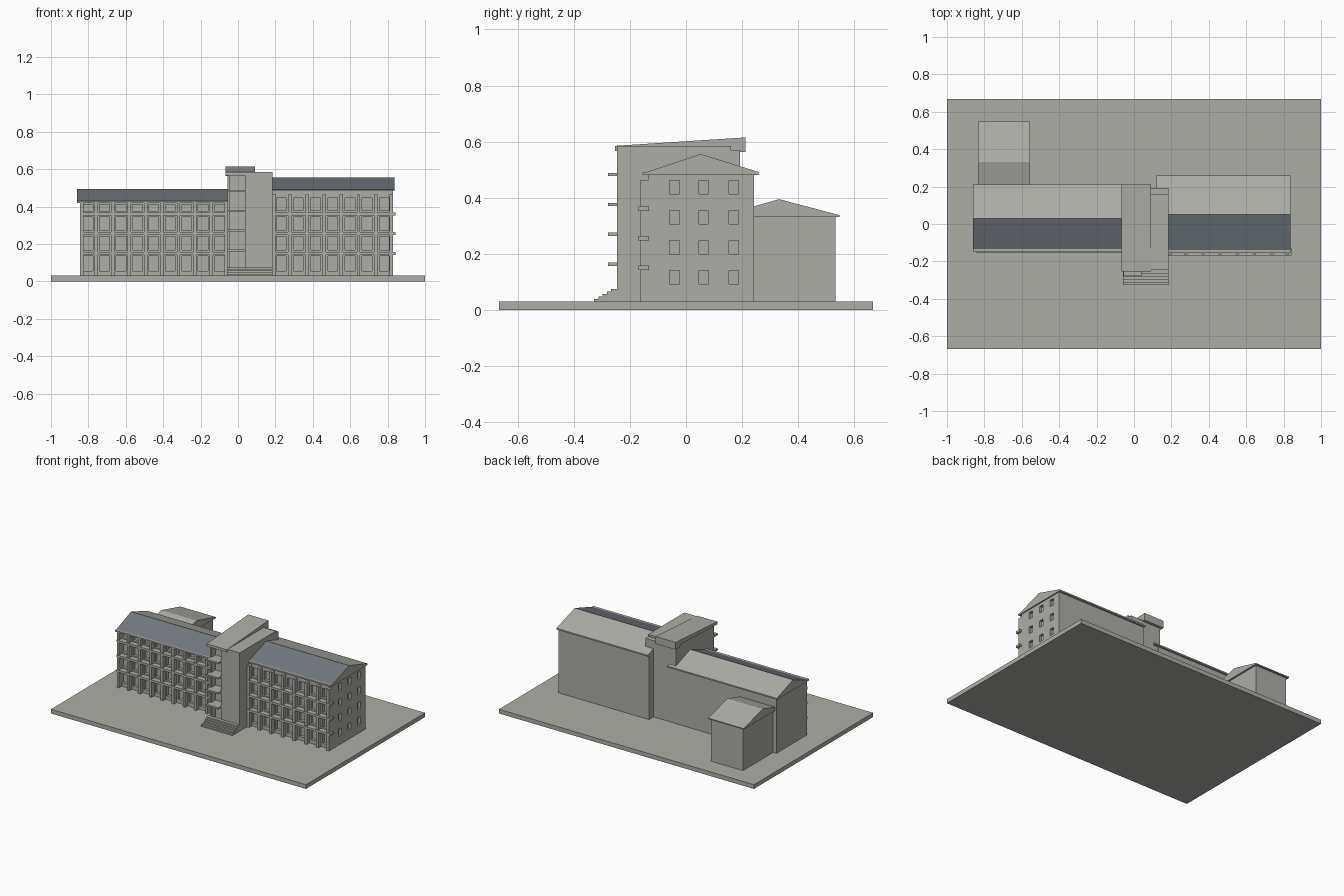
import bpy, bmesh

if "Cube" in bpy.data.objects:
    bpy.data.objects.remove(bpy.data.objects["Cube"])


def material(name, rgb):
    m = bpy.data.materials.new(name)
    m.diffuse_color = (*rgb, 1)
    m.use_nodes = True
    m.node_tree.nodes["Principled BSDF"].inputs["Base Color"].default_value = m.diffuse_color
    return m


STONE = material("warm_grey_stone", (0.42, 0.42, 0.39))
SLATE = material("blue_grey_slate", (0.17, 0.19, 0.21))


def finish(name, bm, mats=(STONE,)):
    me = bpy.data.meshes.new(name)
    bm.to_mesh(me)
    bm.free()
    for m in mats:
        me.materials.append(m)
    ob = bpy.data.objects.new(name, me)
    bpy.context.collection.objects.link(ob)
    return ob


def add_box(bm, x, y, z):
    v = [bm.verts.new((a, b, c)) for a in x for b in y for c in z]
    for f in ((0, 1, 3, 2), (4, 6, 7, 5), (0, 4, 5, 1),
              (2, 3, 7, 6), (0, 2, 6, 4), (1, 5, 7, 3)):
        bm.faces.new([v[i] for i in f])


def boxes(name, items):
    bm = bmesh.new()
    for it in items:
        add_box(bm, *it)
    bmesh.ops.recalc_face_normals(bm, faces=bm.faces)
    return finish(name, bm)


def prism(name, x, profile, slate_front=False):
    """Extrude a (y, z) profile along x."""
    bm = bmesh.new()
    f = bm.faces.new([bm.verts.new((x[0], y, z)) for y, z in profile])
    r = bmesh.ops.extrude_face_region(bm, geom=[f])
    verts = [g for g in r["geom"] if isinstance(g, bmesh.types.BMVert)]
    bmesh.ops.translate(bm, verts=verts, vec=(x[1] - x[0], 0, 0))
    bmesh.ops.recalc_face_normals(bm, faces=bm.faces)
    bm.normal_update()
    # slate covers the sloping face towards the street
    for f in bm.faces:
        if slate_front and f.normal.z > 0.5 and -0.9 < f.normal.y < -0.1:
            f.material_index = 1
    return finish(name, bm, (STONE, SLATE))


def window_wall(name, us, zs, outer, inner, place):
    """Wall sheet with openings in every odd cell, with reveals running inwards."""
    bm = bmesh.new()

    def quad(*pts):
        bm.faces.new([bm.verts.new(place(*p)) for p in pts])
    for i in range(len(us) - 1):
        for j in range(len(zs) - 1):
            a, b, c, d = us[i], us[i + 1], zs[j], zs[j + 1]
            ring = [(a, c), (b, c), (b, d), (a, d)]
            if i % 2 and j % 2:
                for (p, q), (r, s) in zip(ring, ring[1:] + ring[:1]):
                    quad((r, outer, s), (p, outer, q), (p, inner, q), (r, inner, s))
            else:
                quad(*[(p, outer, q) for p, q in ring])
    return finish(name, bm)


def gable_roof(name, x, front, back, ridge, eave, top, slate=False, lip=0.01):
    prism(name, x, [(front, eave), (back, eave), (back, eave + lip), (ridge, top),
                    (front + 0.016, eave + lip), (front, eave + lip)], slate)


def facade(side, x0, x1, bays, wall, z_top, pilaster_top, rows):
    """Windowed street front with pilasters, ledges and sills."""
    step = (x1 - x0) / bays
    us = [x0]
    for i in range(bays):
        c = x0 + (i + 0.5) * step
        us += [c - 0.026, c + 0.026]
    us.append(x1)
    zs = [0.03] + [z for r in rows for z in r] + [z_top]
    window_wall(side + "_front_wall", us, zs, wall, wall + 0.02,
                lambda u, d, z: (u, d, z))
    pil = []
    for i in range(bays + 1):
        c = min(max(x0 + i * step, x0 + 0.009), x1 - 0.009)
        pil.append(((c - 0.009, c + 0.009), (wall - 0.03, wall + 0.002), (0.03, pilaster_top)))
    boxes(side + "_pilasters", pil)
    boxes(side + "_ledges", [((x0, x1 + (0.015 if x1 > 0.5 else 0)),
                              (wall - 0.036, wall + 0.002), (z - 0.008, z + 0.008))
                             for z in (0.15, 0.255, 0.36)])


# Ground slab
boxes("ground_slab", [((-1, 1), (-0.667, 0.667), (0, 0.03))])

# Left wing
boxes("left_wing_body", [((-0.845, -0.04), (-0.1, 0.195), (0.03, 0.43))])
boxes("left_wing_end_return", [((-0.845, -0.843), (-0.12, -0.1), (0.03, 0.43))])
facade("left_wing", -0.845, -0.055, 9, -0.12, 0.43, 0.42,
       [(0.055, 0.135), (0.168, 0.24), (0.272, 0.345), (0.376, 0.412)])
gable_roof("left_wing_roof", (-0.86, 0.0), -0.15, 0.21, 0.03, 0.42, 0.493, True)

# Right wing
boxes("right_wing_body", [((0.12, 0.81), (-0.113, 0.243), (0.03, 0.485))])
facade("right_wing", 0.185, 0.828, 7, -0.133, 0.485, 0.464,
       [(0.055, 0.135), (0.168, 0.24), (0.272, 0.345), (0.38, 0.445)])
ys = [-0.133]
for c in (-0.041, 0.064, 0.17):
    ys += [c - 0.017, c + 0.017]
ys.append(0.243)
zs = [0.03]
for c in (0.116, 0.223, 0.33, 0.437):
    zs += [c - 0.024, c + 0.024]
zs.append(0.485)
window_wall("right_end_wall", ys, zs, 0.828, 0.81, lambda u, d, z: (d, u, z))
boxes("right_wing_back_corner", [((0.81, 0.828), (0.24, 0.243), (0.03, 0.485))])
gable_roof("right_wing_roof", (0.12, 0.836), -0.155, 0.258, 0.052, 0.482, 0.556, True)

# Rear annex
boxes("annex_body", [((-0.82, -0.57), (0.15, 0.532), (0.03, 0.336))])
gable_roof("annex_roof", (-0.835, -0.557), 0.117, 0.547, 0.332, 0.331, 0.395, lip=0.007)

# Central stair tower with a recessed balcony bay
boxes("tower_body", [((0.04, 0.185), (-0.245, 0.192), (0.03, 0.57)),
                     ((-0.055, 0.04), (-0.19, 0.192), (0.03, 0.57))])
boxes("tower_parapet", [((0.04, 0.185), (-0.245, 0.16), (0.57, 0.585))])
prism("tower_roof", (-0.068, 0.09),
      [(-0.253, 0.566), (0.155, 0.58), (0.165, 0.563), (0.212, 0.563),
       (0.212, 0.615), (-0.253, 0.585)])
boxes("tower_balconies", [((-0.055, 0.04), (-0.278, -0.185), (z - 0.006, z + 0.006))
                          for z in (0.163, 0.27, 0.376, 0.483)])
boxes("tower_bay_post", [((-0.055, -0.043), (-0.235, -0.185), (0.03, 0.57))])

# Entrance steps
boxes("entrance_steps", [((-0.06, 0.185), (-0.327 + 0.015 * i, -0.24),
                          (0.03 + 0.009 * i, 0.039 + 0.009 * i)) for i in range(5)])
